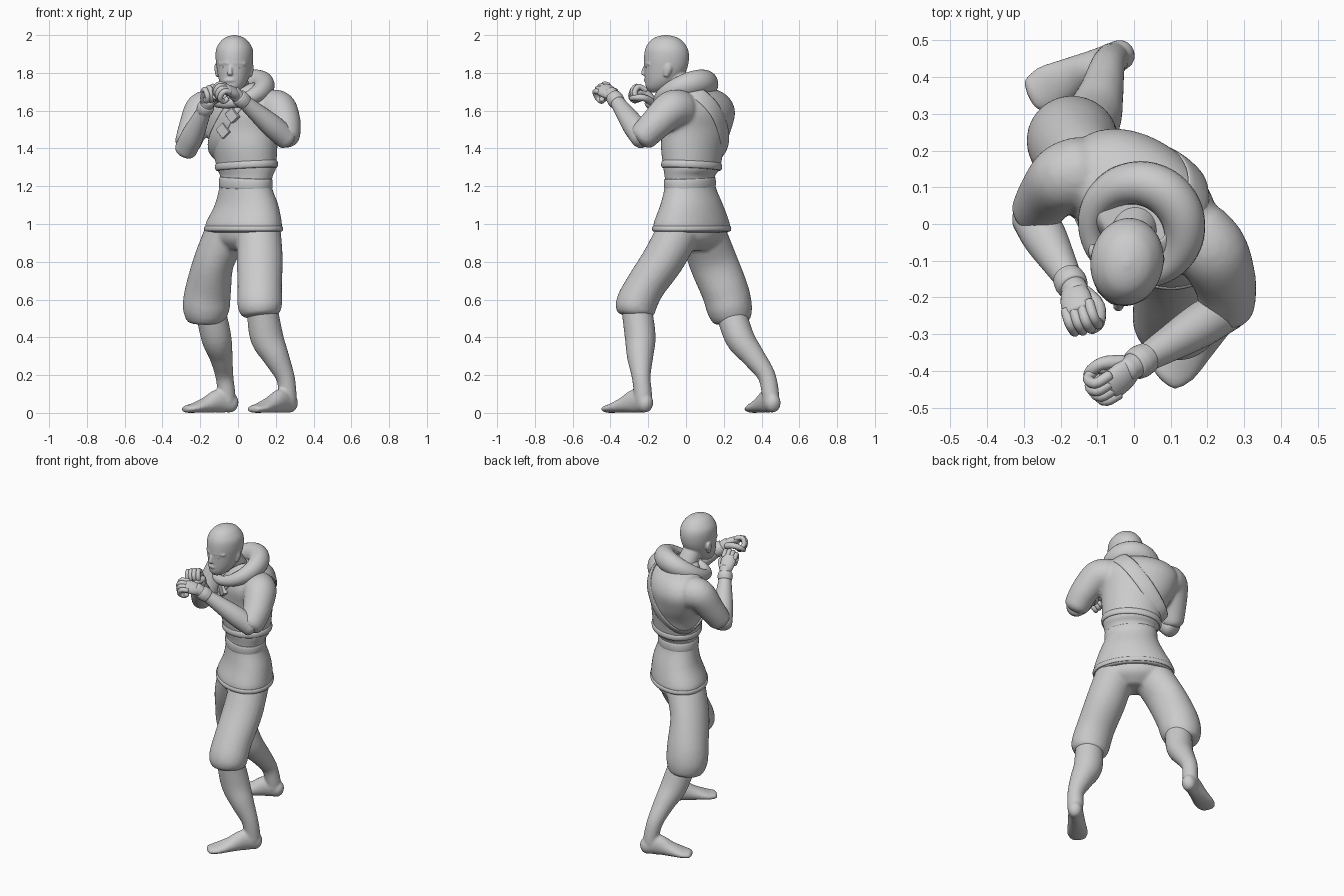
import bpy, bmesh
from math import sin, cos, radians, pi
from mathutils import Vector as V, Matrix
from mathutils.bvhtree import BVHTree

if "Cube" in bpy.data.objects:
    bpy.data.objects.remove(bpy.data.objects["Cube"])


def spline(pts, n=6, closed=False):
    """Catmull-Rom resampling of equal-length tuples."""
    m, out = len(pts), []
    for i in range(m if closed else m - 1):
        g = [pts[(i + k) % m] if closed else pts[min(max(i + k, 0), m - 1)] for k in (-1, 0, 1, 2)]
        for j in range(n):
            t = j / n
            out.append(tuple(.5 * (2*b + (c - a)*t + (2*a - 5*b + 4*c - d)*t*t + (3*b - a - 3*c + d)*t**3)
                             for a, b, c, d in zip(*g)))
    return out if closed else out + [tuple(pts[-1])]


def tube(pts, up=(0, 0, 1), closed=False, cap=.6, seg=24, n=6, floor=False):
    """Rings of elliptical section along a path of (x, y, z, r_side[, r_up])."""
    P = spline([tuple(p) if len(p) == 5 else (*p, p[3]) for p in pts], n, closed)
    m, rings = len(P), []

    def ring(c, t, rw, rh):
        s = t.cross(V(up)).normalized()
        u = s.cross(t)
        r = [c + s*rw*cos(2*pi*k/seg) + u*rh*sin(2*pi*k/seg) for k in range(seg)]
        return [V((v.x, v.y, max(v.z, 0))) for v in r] if floor else r

    for i, p in enumerate(P):
        a, b = (P[i-1], P[(i+1) % m]) if closed else (P[max(i-1, 0)], P[min(i+1, m-1)])
        t = (V(b[:3]) - V(a[:3])).normalized()
        c, rw, rh = V(p[:3]), p[3], p[4]
        main = ring(c, t, rw, rh)
        end = 0 if closed else (-1 if i == 0 else 1 if i == m-1 else 0)
        caps = [ring(c + t*end*cap*min(rw, rh)*sin(q), t, rw*cos(q), rh*cos(q))
                for q in (radians(25), radians(50), radians(75))] if end else []
        rings += caps[::-1] + [main] if end < 0 else [main] + caps
    return rings, closed


def stack(levels, seg=40, n=5):
    """Horizontal ellipses: (z, cx, cy, a, b, rotation)."""
    rings = []
    for z, x, y, a, b, r in spline(levels, n):
        M = Matrix.Rotation(radians(r), 3, 'Z')
        rings.append([V((x, y, z)) + M @ V((a*cos(2*pi*k/seg), b*sin(2*pi*k/seg), 0)) for k in range(seg)])
    return rings, False


def build(name, *shells, fuse=0):
    """Skin one or more ring stacks into a single smooth object."""
    bm = bmesh.new()
    for rings, closed in shells:
        L = [[bm.verts.new(v) for v in r] for r in rings]
        k = len(L[0])
        for i in range(len(L) if closed else len(L) - 1):
            A, B = L[i], L[(i+1) % len(L)]
            for j in range(k):
                bm.faces.new((A[j], A[(j+1) % k], B[(j+1) % k], B[j]))
        if not closed:
            bm.faces.new(L[0])
            bm.faces.new(L[-1])
    bmesh.ops.recalc_face_normals(bm, faces=bm.faces)
    for f in bm.faces:
        f.smooth = True
    me = bpy.data.meshes.new(name)
    bm.to_mesh(me)
    bm.free()
    ob = bpy.data.objects.new(name, me)
    bpy.context.collection.objects.link(ob)
    if fuse:
        r = ob.modifiers.new("fuse", 'REMESH')
        r.mode, r.voxel_size, r.use_smooth_shade = 'VOXEL', fuse, True
        s = ob.modifiers.new("soften", 'SMOOTH')
        s.factor, s.iterations = .5, 4
    return ob


# Torso axes: the body is turned, left shoulder forward
R, B, Z = V((.79, -.62, 0)), V((.62, .79, 0)), V((0, 0, 1))

# Shirt: torso with two sleeves
torso = stack([(.955, .03, .03, .232, .158, -45), (1.0, .03, .03, .236, .163, -45),
               (1.1, .045, .03, .193, .138, -44), (1.2, .04, .022, .155, .115, -42),
               (1.26, .045, .02, .155, .118, -40), (1.29, .045, .03, .168, .135, -40),
               (1.4, .035, .035, .187, .152, -40), (1.5, .02, .055, .215, .16, -40),
               (1.6, .02, .06, .24, .165, -40), (1.68, .02, .055, .2, .135, -38),
               (1.73, .01, .02, .11, .09, -38)])
sleeve_l = tube([(.17, -.03, 1.61, .1), (.215, -.08, 1.605, .098), (.248, -.16, 1.53, .085),
                 (.252, -.225, 1.465, .077)])
sleeve_r = tube([(-.14, .14, 1.61, .1), (-.19, .125, 1.6, .095), (-.235, .08, 1.51, .08),
                 (-.265, .035, 1.43, .07)], up=(0, 1, 0))
build("shirt", torso, sleeve_l, sleeve_r, fuse=.011)

# Trousers: pelvis and two baggy legs ending in gathered cuffs
pelvis = stack([(.86, .02, .03, .09, .07, -45), (.92, .03, .03, .185, .13, -45), (1.02, .03, .03, .21, .14, -45)])
leg_l = tube([(.11, -.03, .98, .115), (.115, -.115, .82, .122, .112), (.115, -.21, .68, .118, .105),
              (.115, -.258, .59, .119, .108), (.118, -.268, .545, .113, .105), (.12, -.272, .52, .098, .092)],
             up=(0, 1, 0), cap=.15)
leg_r = tube([(-.045, .08, .98, .12), (-.125, .14, .81, .108, .128), (-.158, .205, .65, .122, .125),
              (-.168, .228, .565, .125, .122), (-.17, .238, .515, .114, .112), (-.17, .242, .485, .098, .098)],
             up=(0, 1, 0), cap=.15)
build("trousers", pelvis, leg_l, leg_r, fuse=.011)

# Bare lower legs and feet
shins = {"left": [(.125, -.265, .58, .08), (.15, -.243, .41, .088, .082), (.2, -.243, .3, .07),
                  (.25, -.237, .19, .05), (.262, -.228, .1, .048), (.265, -.228, .06, .045)],
         "right": [(-.15, .23, .56, .08), (-.115, .283, .4, .08, .078), (-.09, .355, .3, .062),
                   (-.073, .425, .2, .048), (-.06, .447, .1, .046), (-.06, .447, .06, .044)]}
soles = {"left": ((.295, -.195), (.08, -.42)), "right": ((-.015, .47), (-.28, .35))}
profile = [(.08, .05, .042, .05), (.3, .064, .045, .064), (.58, .042, .054, .042),
           (.82, .026, .062, .026), (.97, .02, .05, .02)]
for side in shins:
    (hx, hy), (tx, ty) = soles[side]
    foot = tube([(hx + (tx-hx)*s, hy + (ty-hy)*s, z, w, h) for s, z, w, h in profile], floor=True, cap=.9)
    build(side + "_lower_leg", tube(shins[side], up=(0, 1, 0)), foot, fuse=.008)

# Forearms and wrist bands
arms = {"left": ((.255, -.23, 1.455), (0, -.385, 1.675)), "right": ((-.275, .02, 1.395), (-.165, -.172, 1.63))}
for side, (e, w) in arms.items():
    e, w = V(e), V(w)
    sect = [(0, .06), (.3, .06), (.65, .047), (.9, .037), (1.08, .036)]
    build(side + "_forearm", tube([(*e.lerp(w, t), r) for t, r in sect]))
    build(side + "_wrist_band", tube([(*e.lerp(w, t), r) for t, r in ((.86, .042), (.93, .045), (.99, .042))], cap=.2))


# Clenched fists: palm, four curled fingers, thumb
def fist(name, wrist, f, p, hand):
    f, p, o = V(f).normalized(), V(p), V(wrist)
    p = (p - f*p.dot(f)).normalized()
    s = f.cross(p) * hand
    at = lambda a, b, c: o + f*a + s*b + p*c
    parts = [tube([(*at(0, 0, 0), .034, .028), (*at(.04, 0, 0), .043, .027), (*at(.085, 0, .008), .044, .024)],
                  up=p)]
    for k in range(4):
        b = .035 - .0225*k
        reach = (.118, .124, .12, .112)[k]
        parts.append(tube([(*at(x, b, c), .0145) for x, c in
                           ((.08, 0), (reach, .02), (reach - .012, .06), (.068, .062), (.06, .04))],
                          up=s, seg=12, n=4))
    parts.append(tube([(*at(a, b, c), r) for a, b, c, r in
                       ((.015, .026, .012, .02), (.055, .05, .04, .018), (.085, .035, .073, .016), (.09, .008, .082, .013))],
                      up=f, seg=12, n=4))
    build(name, *parts)


fist("left_fist", (-.005, -.388, 1.68), (-.6, -.62, .45), (-.5, .3, -.8), -1)
fist("right_fist", (-.163, -.178, 1.64), (.1, -.6, .8), (.35, -.8, -.3), 1)

# Head, neck and face
skull = stack([(1.695, -.035, -.16, .025, .028, -10), (1.72, -.03, -.145, .054, .066, -10),
               (1.76, -.024, -.125, .076, .092, -10), (1.82, -.02, -.108, .091, .113, -10),
               (1.88, -.019, -.103, .099, .12, -10), (1.93, -.019, -.103, .095, .112, -10),
               (1.97, -.019, -.105, .07, .085, -10), (1.99, -.019, -.106, .042, .052, -10),
               (2.0, -.019, -.106, .008, .01, -10)])
neck = tube([(.015, .02, 1.62, .075), (0, -.02, 1.72, .062), (-.015, -.07, 1.8, .06)], up=(0, 1, 0))
nose = tube([(-.038, -.213, 1.84, .009), (-.042, -.222, 1.815, .012), (-.043, -.224, 1.795, .015)],
            up=(0, 1, 0), seg=12)
brow = tube([(-.095, -.174, 1.848, .011), (-.06, -.206, 1.853, .012), (-.038, -.211, 1.848, .01),
             (-.012, -.211, 1.853, .012), (.035, -.192, 1.848, .011)], seg=12)
mouth = tube([(-.07, -.197, 1.758, .01), (-.04, -.212, 1.762, .012), (-.01, -.203, 1.758, .01)], seg=12)
ears = [tube([(x, y, 1.785, .01, .014), (x + dx, y + .01, 1.82, .011, .022), (x + dx, y + .012, 1.845, .009, .016)],
             up=(0, 1, 0), seg=12) for x, y, dx in ((-.108, -.085, -.006), (.066, -.106, .006))]
build("head", skull, neck, nose, brow, mouth, *ears, fuse=.005)
for side, c in (("right", (-.071, -.193)), ("left", (.0, -.207))):
    build(side + "_eye", tube([(c[0] - .01, c[1], 1.832, .008), (c[0] + .01, c[1], 1.832, .008)], seg=12))

# Hood lying round the neck, thick and raised at the back
hood = []
for k in range(12):
    t = 2*pi*k/12
    q = V((.01, -.015, 1.695)) + R*cos(t)*.128 + B*sin(t)*.125 + Z*.055*sin(t)
    hood.append((*q, .045 + .018*sin(t), .048 + .02*sin(t)))
build("hood", tube(hood, closed=True))

# Straps wrapped on the torso surface
rings, k = torso[0], len(torso[0][0])
faces = [(i*k + j, i*k + (j+1) % k, (i+1)*k + (j+1) % k, (i+1)*k + j)
         for i in range(len(rings)-1) for j in range(k)]
faces += [tuple(range(k)), tuple(range((len(rings)-1)*k, len(rings)*k))]
skin = BVHTree.FromPolygons([v for r in rings for v in r], faces)


def strap(name, centre, along, width, thick):
    along = along.normalized()
    pts = []
    for i in range(24):
        d = along*cos(2*pi*i/24) + B*sin(2*pi*i/24)
        hit = skin.ray_cast(V(centre), d)[0]
        if hit:
            pts.append((*hit, thick, width))
    build(name, tube(pts, up=along.cross(B), closed=True, n=3, seg=12))


D = R*.25 + Z*.34
strap("chest_sash", (.02, .06, 1.53), D, .045, .008)
strap("waist_fold", (.045, .025, 1.31), R + Z*.06, .02, .009)
strap("waist_sash", (.04, .025, 1.215), R - Z*.05, .03, .006)
strap("shirt_hem", (.03, .03, .975), R, .014, .007)

# Square pouches on the chest sash
for i, off in enumerate((-.045, .055)):
    hit = skin.ray_cast(V((.02, .06, 1.53)) + D.normalized()*off, (-B + R*.22).normalized())[0]
    bpy.ops.mesh.primitive_cube_add(size=1)
    ob = bpy.context.object
    ob.name = "sash_pouch_%d" % (i + 1)
    ob.matrix_world = (Matrix.Translation(hit) @ Matrix.Rotation(radians(-32), 4, 'Z')
                       @ Matrix.Rotation(radians(-40), 4, 'Y') @ Matrix.Diagonal((.055, .04, .065, 1)))
    bv = ob.modifiers.new("bevel", 'BEVEL')
    bv.width, bv.segments = .08, 2
